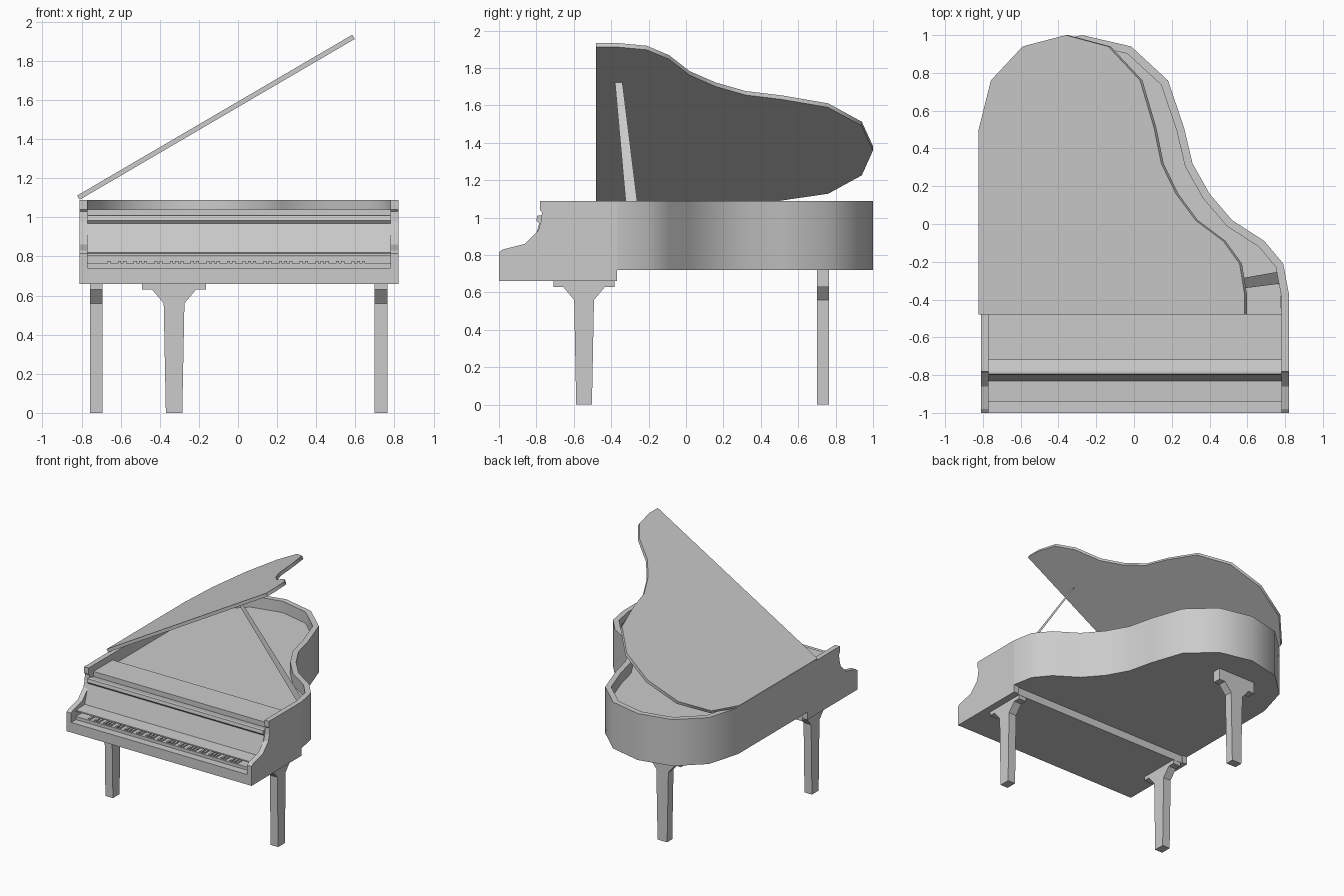
import bpy, bmesh, math
from mathutils import Vector

if "Cube" in bpy.data.objects:
    bpy.data.objects.remove(bpy.data.objects["Cube"])


def prism(name, pts, axis, a, b, smooth=False):
    """Extrude a closed 2D profile along an axis from a to b."""
    def place(p, t):
        u, v = p
        return {'x': (t, u, v), 'y': (u, t, v), 'z': (u, v, t)}[axis]
    bm = bmesh.new()
    face = bm.faces.new([bm.verts.new(place(p, a)) for p in pts])
    step = Vector(place((0, 0), b - a))
    ext = bmesh.ops.extrude_face_region(bm, geom=[face], use_keep_orig=True)
    moved = [g for g in ext['geom'] if isinstance(g, bmesh.types.BMVert)]
    bmesh.ops.translate(bm, verts=moved, vec=step)
    bmesh.ops.recalc_face_normals(bm, faces=bm.faces[:])
    return finish(name, bm, smooth)


def finish(name, bm, smooth=False):
    mesh = bpy.data.meshes.new(name)
    bm.to_mesh(mesh)
    bm.free()
    ob = bpy.data.objects.new(name, mesh)
    bpy.context.collection.objects.link(ob)
    if smooth:
        bpy.ops.object.select_all(action='DESELECT')
        ob.select_set(True)
        bpy.context.view_layer.objects.active = ob
        bpy.ops.object.shade_smooth_by_angle(angle=math.radians(35))
    return ob


def box(name, x0, x1, y0, y1, z0, z1):
    return prism(name, [(x0, y0), (x1, y0), (x1, y1), (x0, y1)], 'z', z0, z1)


def inset(path, d):
    """Offset an open counter-clockwise path inwards with mitred corners."""
    vs = [Vector(p) for p in path]
    out = []
    for i, p in enumerate(vs):
        dirs = []
        if i > 0:
            dirs.append((p - vs[i - 1]).normalized())
        if i < len(vs) - 1:
            dirs.append((vs[i + 1] - p).normalized())
        normals = [Vector((-t.y, t.x)) for t in dirs]
        m = sum(normals, Vector((0, 0))).normalized()
        out.append(tuple(p + m * d / m.dot(normals[0])))
    return out


L, R = -0.81, 0.82            # outer case sides
IL, IR = -0.77, 0.78          # inner case sides
BACK = -0.37                  # where arms meet the curved rim

# Curved rim, right side round the tail to the left side
curve = [(R, BACK), (.79, -.21), (.69, -.09), (.52, .02), (.40, .16),
         (.31, .32), (.265, .51), (.18, .76), (-.015, .94), (-.275, 1.0),
         (-.54, .94), (-.735, .76), (L, .5), (L, BACK)]
inner = inset(curve, .042)
prism("rim", curve + inner[::-1], 'z', .72, 1.09, True)

# Soundboard body filling the rim
prism("soundboard", [(IR, -.48)] + inner + [(IL, -.48)], 'z', .72, 1.0)

# Raised lid, hinged on the left side
lid = prism("lid", [(0, -.48), (R - L, -.48)] + [(x - L, y) for x, y in curve[:-1]],
            'z', 0, .025, True)
lid.location = (L, 0, 1.09)
lid.rotation_euler = (0, -math.radians(30.3), 0)

# Flat prop stick holding the lid
bm = bmesh.new()
bm.faces.new([bm.verts.new(p) for p in
              [(.78, -.315, 1.0), (.78, -.25, 1.0), (.27, -.34, 1.725), (.27, -.38, 1.725)]])
finish("lid_prop", bm)

# Arms either side of the keyboard
arm = [(-1, .66), (-1, .815), (-.98, .83), (-.86, .86), (-.79, .93), (-.775, .98),
       (-.77, 1.03), (-.78, 1.04), (-.78, 1.09), (BACK, 1.09), (BACK, .66)]
prism("left_arm", arm, 'x', L, IL)
prism("right_arm", arm, 'x', IR, R)

# Keybed, key slip, white keys and front top board
box("keybed", L, R, -1, -.38, .66, .72)
box("key_slip", IL, IR, -1, -.94, .72, .74)
box("white_keys", IL, IR, -.94, -.72, .72, .765)
box("front_top_board", IL, IR, -.72, -.48, .72, 1.04)

# Fallboard with lower lip and nosed top edge
prism("fallboard", [(-.94, .805), (-.94, .815), (-.83, .82), (-.785, .968),
                    (-.80, .985), (-.795, 1.01), (-.78, 1.012), (-.72, 1.0),
                    (-.72, .805)], 'x', IL, IR)

# Black keys in groups of two and three
pitch = 1.38 / 52
for i in range(51):
    if i % 7 in (0, 2, 3, 5, 6):
        x = -.685 + (i + 1) * pitch
        box("black_key", x - .008, x + .008, -.935, -.80, .765, .776)


# Legs: flat tapered boards flaring to a mounting plate
def leg(name, axis, c, a, b, top):
    half = [(.042, 0), (.053, .56), (.112, .63), (.163, .63), (.163, top)]
    pts = [(c + w, z) for w, z in half] + [(c - w, z) for w, z in half[::-1]]
    return prism(name, pts, axis, a, b)


for side, x in (("left", -.725), ("right", .732)):
    leg(side + "_front_leg", 'x', -.545, x - .033, x + .033, .67)
leg("back_leg", 'y', -.327, .70, .765, .73)
